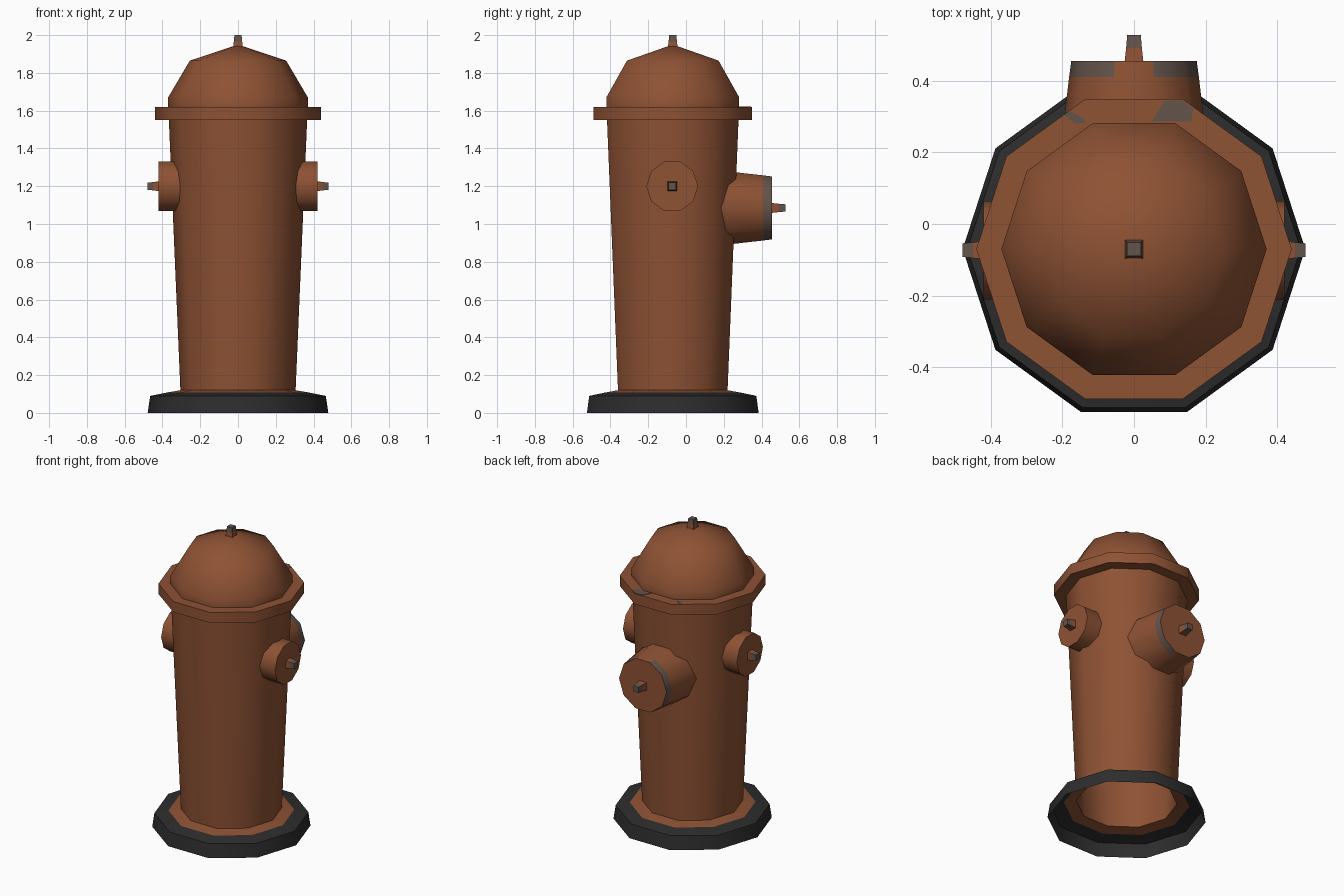
import bpy, bmesh, math
from mathutils import Matrix, Vector

if "Cube" in bpy.data.objects:
    bpy.data.objects.remove(bpy.data.objects["Cube"])

SIDES = 10
CY = -0.07          # y of the hydrant axis


def material(name, rgb):
    m = bpy.data.materials.new(name)
    m.diffuse_color = (*rgb, 1)
    m.use_nodes = True
    m.node_tree.nodes["Principled BSDF"].inputs["Base Color"].default_value = m.diffuse_color
    return m


RUST = material("rust_brown", (0.270, 0.084, 0.034))
BLACK = material("black_rubber", (0.026, 0.026, 0.026))
WORN = material("worn_metal", (0.125, 0.088, 0.070))


def finish(name, bm, mats, angle=45, recalc=True):
    if recalc:
        bmesh.ops.recalc_face_normals(bm, faces=bm.faces)
    me = bpy.data.meshes.new(name)
    bm.to_mesh(me)
    bm.free()
    ob = bpy.data.objects.new(name, me)
    bpy.context.collection.objects.link(ob)
    for m in mats:
        me.materials.append(m)
    bpy.ops.object.select_all(action='DESELECT')
    ob.select_set(True)
    bpy.context.view_layer.objects.active = ob
    bpy.ops.object.shade_smooth_by_angle(angle=math.radians(angle))
    return ob


def lathe(name, profile, mats, origin, axis=(0, 0, 1), sides=SIDES, turn=0.0,
          rule=None, angle=45):
    """Revolve (radius, height) points; rule(band, side) picks the material."""
    bm = bmesh.new()
    if tuple(axis) == (0, 0, 1):
        rot = Matrix.Identity(3)
    else:                                   # local x stays horizontal, local z -> axis
        a = Vector(axis)
        h = Vector((0, 0, 1)).cross(a)
        rot = Matrix((h, a.cross(h), a)).transposed()
    rings = []
    for r, z in profile:
        pts = [(0, 0, z)] if r == 0 else [
            (r * math.cos(turn + math.tau * i / sides),
             r * math.sin(turn + math.tau * i / sides), z) for i in range(sides)]
        rings.append([bm.verts.new(rot @ Vector(p) + Vector(origin)) for p in pts])
    for b, (lo, hi) in enumerate(zip(rings, rings[1:])):
        for i in range(sides):
            j = (i + 1) % sides
            vs = [lo[i], lo[j]] + ([hi[0]] if len(hi) == 1 else [hi[j], hi[i]])
            f = bm.faces.new(vs)
            if rule:
                f.material_index = rule(b, i)
    # profiles run outward side up, so the winding already faces outward
    return finish(name, bm, mats, angle, recalc=False)


def nut(name, origin, axis, length):
    """Tapered square operating nut with a worn tip."""
    s = math.sqrt(2)
    lathe(name, [(0.026 * s, 0), (0.022 * s, length * 0.5), (0.019 * s, length), (0, length)],
          [RUST, WORN], origin, axis, sides=4, turn=math.pi / 4,
          rule=lambda b, i: 1 if b else 0, angle=30)


axis_origin = (0, CY, 0)

# open-bottomed foot: black rim with a brown inner collar
lathe("foot", [(0.478, 0), (0.465, 0.09), (0.38, 0.107), (0.305, 0.12)],
      [BLACK, RUST], axis_origin, rule=lambda b, i: int(b == 2))

# tapered barrel, flange and dome
lathe("barrel", [(0.305, 0.12), (0.366, 1.55)], [RUST], axis_origin)
lathe("flange", [(0.366, 1.55), (0.44, 1.55), (0.44, 1.62), (0.37, 1.62)],
      [RUST], axis_origin, angle=40)
lathe("dome", [(0.37, 1.62), (0.37, 1.67), (0.255, 1.865), (0, 1.95)],
      [RUST], axis_origin)
nut("dome_nut", (0, CY, 1.935), (0, 0, 1), 0.065)

# side outlets with caps and nuts
for side, sx in (("right", 1), ("left", -1)):
    lathe(side + "_outlet", [(0.137, 0), (0.137, 0.16), (0, 0.16)], [RUST],
          (sx * 0.26, CY - 0.003, 1.2), (sx, 0, 0))
    nut(side + "_outlet_nut", (sx * 0.42, CY - 0.003, 1.2), (sx, 0, 0), 0.058)

# large rear outlet with a worn rim, left brown in two places
lathe("rear_outlet", [(0.212, 0), (0.181, 0.26), (0.175, 0.305), (0, 0.305)],
      [RUST, WORN], (0, 0.15, 1.085), (0, 1, 0),
      rule=lambda b, i: int(b == 1 and i not in (2, 7)))
nut("rear_outlet_nut", (0, 0.455, 1.085), (0, 1, 0), 0.072)

# thin worn patches on the back of the flange
patches = {
    "right_worn_patch": [(0.05, 0.286), (0.16, 0.286), (0.165, 0.322), (0.135, 0.344), (0.085, 0.344)],
    "left_worn_patch": [(-0.135, 0.282), (-0.14, 0.295), (-0.18, 0.315), (-0.195, 0.304), (-0.165, 0.28)],
}
for name, pts in patches.items():
    bm = bmesh.new()
    f = bm.faces.new([bm.verts.new((x, y, 1.6225)) for x, y in pts])
    if f.normal.z < 0:
        f.normal_flip()
    bmesh.ops.recalc_face_normals(bm, faces=bm.faces)
    ext = bmesh.ops.extrude_face_region(bm, geom=[f], use_keep_orig=True)
    for v in ext["geom"]:
        if isinstance(v, bmesh.types.BMVert):
            v.co.z -= 0.004
    finish(name, bm, [WORN])
